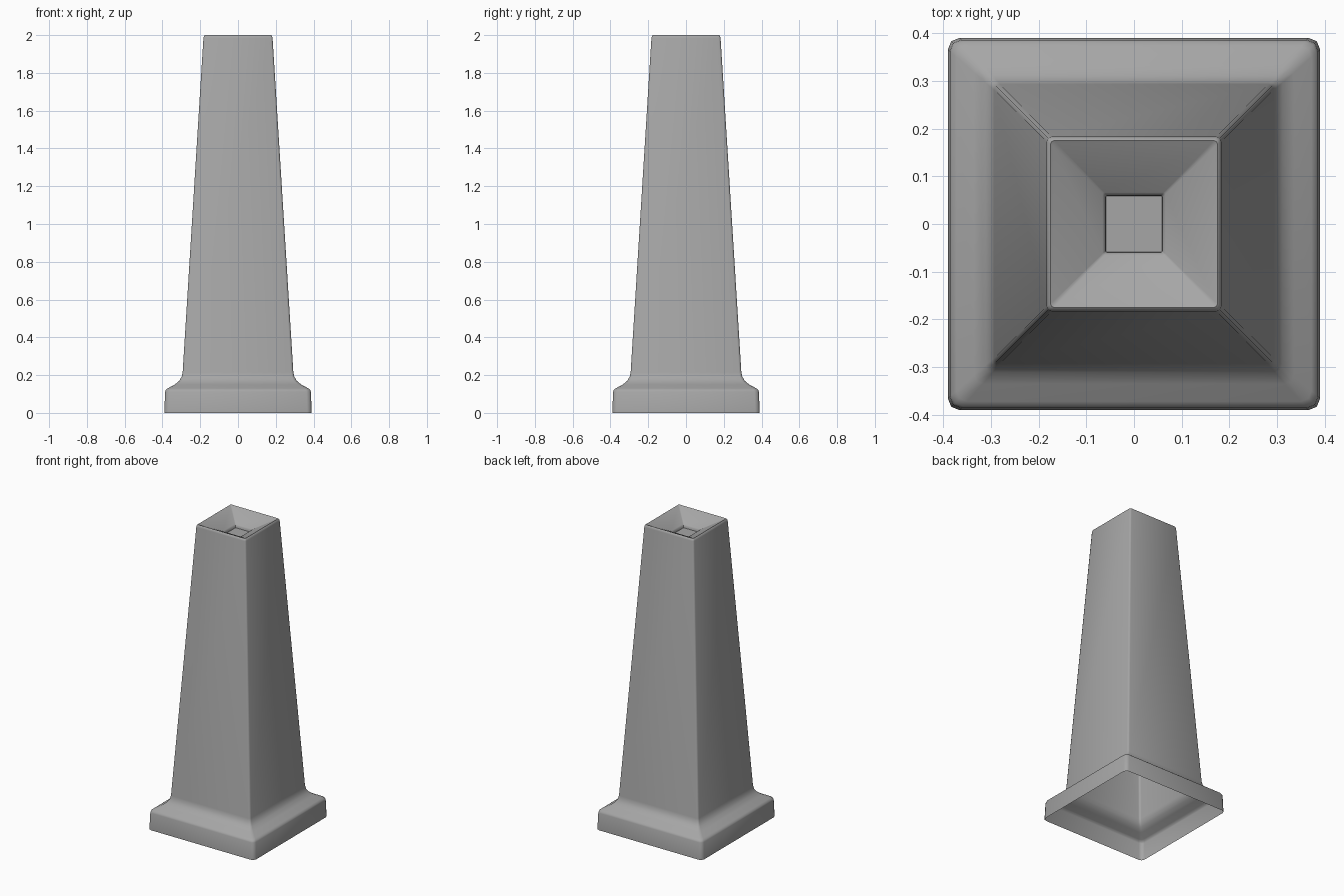
import bpy
import bmesh
import math

cube = bpy.data.objects.get("Cube")
if cube:
    bpy.data.objects.remove(cube, do_unlink=True)

# Single stone colour
grey = bpy.data.materials.new("plain grey")
grey.use_nodes = True
colour = (0.38, 0.38, 0.38, 1)
grey.diffuse_color = colour
grey.node_tree.nodes["Principled BSDF"].inputs["Base Color"].default_value = colour


def square_ring(bm, half, z, radius, steps=2):
    """Square loop of vertices with rounded corners."""
    ring = []
    for corner in range(4):
        start = corner * math.pi / 2
        mid = start + math.pi / 4
        inset = (half - radius) * math.sqrt(2)
        cx, cy = inset * math.cos(mid), inset * math.sin(mid)
        for s in range(steps + 1):
            a = start + s / steps * math.pi / 2
            ring.append(bm.verts.new((cx + radius * math.cos(a),
                                      cy + radius * math.sin(a), z)))
    return ring


# Half width, height, corner radius: plinth, flare, shaft, rim, recess
profile = [
    (0.390, 0.0, 0.024), (0.386, 0.112, 0.024),
    (0.382, 0.122, 0.024), (0.372, 0.130, 0.022),
    (0.335, 0.150, 0.018), (0.311, 0.170, 0.015),
    (0.298, 0.192, 0.013), (0.293, 0.215, 0.012),
    (0.183, 1.985, 0.010), (0.180, 1.996, 0.009),
    (0.175, 2.0, 0.008), (0.169, 1.996, 0.007),
    (0.066, 1.942, 0.004), (0.060, 1.935, 0.003),
    (0.059, 1.920, 0.003),
]

bm = bmesh.new()
rings = [square_ring(bm, *p) for p in profile]
for low, high in zip(rings, rings[1:]):
    n = len(low)
    for i in range(n):
        j = (i + 1) % n
        bm.faces.new((low[i], low[j], high[j], high[i]))
# Recess floor; the underside stays open
bm.faces.new(rings[-1])

mesh = bpy.data.meshes.new("tapered_pedestal")
bm.to_mesh(mesh)
bm.free()
mesh.materials.append(grey)
pedestal = bpy.data.objects.new("tapered_pedestal", mesh)
bpy.context.collection.objects.link(pedestal)

bpy.ops.object.select_all(action="DESELECT")
pedestal.select_set(True)
bpy.context.view_layer.objects.active = pedestal
bpy.ops.object.shade_smooth_by_angle(angle=math.radians(60))
